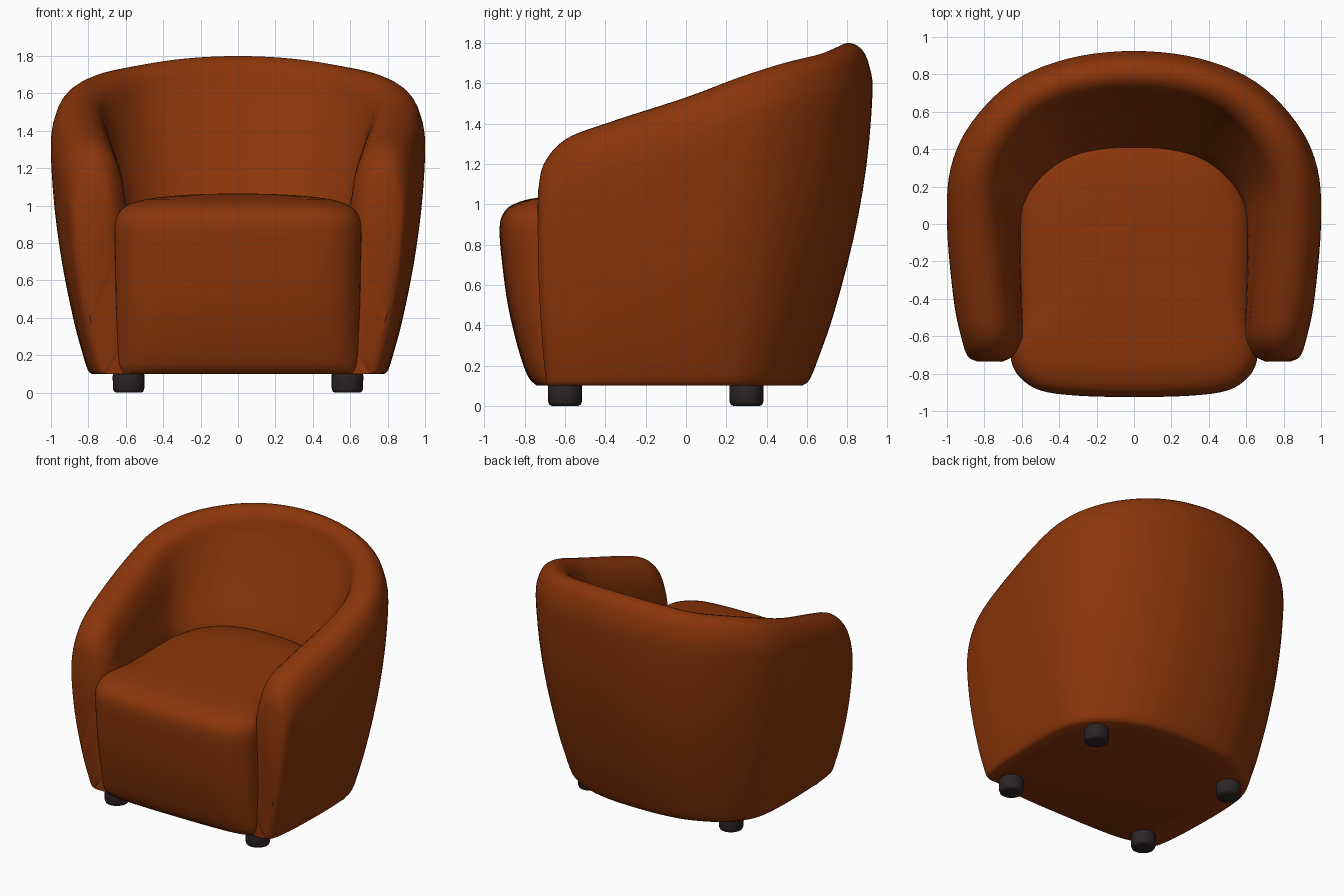
import bpy, bmesh, math
from mathutils import Vector

if "Cube" in bpy.data.objects:
    bpy.data.objects.remove(bpy.data.objects["Cube"])


def material(name, rgb):
    m = bpy.data.materials.new(name)
    m.diffuse_color = (*rgb, 1)
    m.use_nodes = True
    m.node_tree.nodes["Principled BSDF"].inputs["Base Color"].default_value = m.diffuse_color
    return m


LEATHER = material("rust_leather", (0.26, 0.036, 0.003))
DARK = material("dark_wood", (0.025, 0.018, 0.019))


def smooth_path(pts, n, closed=False):
    """Resample points with a Catmull-Rom curve, n steps per span."""
    pts = [Vector(p) for p in pts]
    c = len(pts)
    out = []
    for i in range(c if closed else c - 1):
        if closed:
            a, b, d, e = (pts[(i + k) % c] for k in (-1, 0, 1, 2))
        else:
            b, d = pts[i], pts[i + 1]
            a = pts[i - 1] if i else b * 2 - d
            e = pts[i + 2] if i + 2 < c else d * 2 - b
        for k in range(n):
            t = k / n
            out.append(0.5 * (2 * b + (d - a) * t + (2 * a - 5 * b + 4 * d - e) * t ** 2
                              + (3 * b - a - 3 * d + e) * t ** 3))
    if not closed:
        out.append(pts[-1])
    return out


def finish(bm, name, mat, angle=50):
    bmesh.ops.recalc_face_normals(bm, faces=bm.faces)
    me = bpy.data.meshes.new(name)
    bm.to_mesh(me)
    bm.free()
    me.materials.append(mat)
    ob = bpy.data.objects.new(name, me)
    bpy.context.collection.objects.link(ob)
    bpy.ops.object.select_all(action='DESELECT')
    ob.select_set(True)
    bpy.context.view_layer.objects.active = ob
    bpy.ops.object.shade_smooth_by_angle(angle=math.radians(angle))
    return ob


def loft(bm, rings):
    """Join closed rings of equal size."""
    vs = [[bm.verts.new(p) for p in r] for r in rings]
    n = len(vs[0])
    for a, b in zip(vs, vs[1:]):
        for j in range(n):
            k = (j + 1) % n
            bm.faces.new((a[j], a[k], b[k], b[j]))
    return vs


# Wrap-around shell: outer widest, outer bottom, inner top, inner low, crest height
STATIONS = [
    ((.84, -.735), (.70, -.69), (.70, -.735), (.62, -.69), 1.06),
    ((.89, -.705), (.735, -.67), (.655, -.705), (.60, -.67), 1.20),
    ((.925, -.60), (.76, -.60), (.625, -.60), (.59, -.60), 1.32),
    ((.965, -.40), (.78, -.40), (.64, -.40), (.60, -.40), 1.40),
    ((1.0, 0), (.785, 0), (.685, 0), (.605, 0), 1.53),
    ((.98, .30), (.75, .25), (.69, .235), (.575, .13), 1.63),
    ((.87, .54), (.62, .42), (.60, .435), (.475, .25), 1.70),
    ((.65, .76), (.42, .53), (.46, .58), (.34, .335), 1.745),
    ((.35, .885), (.22, .575), (.25, .66), (.18, .375), 1.785),
    ((0, .925), (0, .585), (0, .685), (0, .385), 1.80),
]


def section(wide, bottom, top_in, low_in, h):
    w, b, t, l = (Vector(p) for p in (wide, bottom, top_in, low_in))
    low = min(0.95, h - 0.4)
    # outer wall
    pts = [(b.lerp(w, f), .1 + s * (h - .35)) for s, f in
           ((0, -.03), (.02, .08), (.1, .22), (.25, .44), (.5, .72), (.75, .91), (1, 1))]
    # rolled top edge
    pts += [(w.lerp(t, f), h - d) for f, d in ((.06, .12), (.22, .032), (.52, 0), (.82, .05))]
    # inner wall
    pts += [(t, h - .18), (t.lerp(l, .5), (h - .18 + low) / 2), (l, low)]
    pts += [(l, z) for z in (.55, .3, .1)]
    return smooth_path([(p.x, p.y, z) for p, z in pts], 3)


half = [section(*s) for s in STATIONS]
mirrored = [[Vector((-p.x, p.y, p.z)) for p in r] for r in half[-2::-1]]
columns = [smooth_path(c, 5) for c in zip(*(half + mirrored))]
bm = bmesh.new()
vs = loft(bm, list(zip(*columns)))
for end in (vs[0], vs[-1]):          # arm front panels
    n = len(end)
    for i in range(n // 2):
        quad = list(dict.fromkeys((end[i], end[i + 1], end[n - 2 - i], end[n - 1 - i])))
        if len(quad) > 2:
            bm.faces.new(quad)
finish(bm, "arm_and_back_shell", LEATHER)

# Seat block with crowned top, tapering in at the lower front
OUTLINE = [(0, -.925), (.3, -.918), (.5, -.89), (.61, -.82), (.657, -.73), (.65, -.64),
           (.63, -.5), (.63, -.1), (.615, .1), (.55, .28), (.4, .41), (.18, .47), (0, .475)]
outline = smooth_path(OUTLINE + [(-x, y) for x, y in OUTLINE[-2:0:-1]], 4, True)
# height, width scale, front scale, back scale
LAYERS = [(.1, .965, .80, 1), (.15, .975, .85, 1), (.3, .98, .905, 1), (.5, .99, .955, 1),
          (.7, .995, .985, 1), (.87, 1, 1, 1), (.95, .975, .982, .98), (1.0, .90, .925, .92),
          (1.035, .74, .78, .80), (1.058, .42, .45, .45), (1.066, .02, .02, .02)]


def seat_y(y, z, front, back):
    if y >= 0:
        return y * back
    if z > .87:
        return y * front
    pull = 1 - (1 - front) * .925 / .325     # only the front edge moves back
    return -.6 + (y + .6) * pull if y < -.6 else y


rings = []
for z, kx, kf, kb in smooth_path(LAYERS, 3):
    rings.append([(p.x * kx, seat_y(p.y, z, kf, kb), z) for p in outline])
bm = bmesh.new()
vs = loft(bm, rings)
bm.faces.new(vs[0])
bm.faces.new(vs[-1])
finish(bm, "seat", LEATHER)

# Feet
for side, sx in (("left", -1), ("right", 1)):
    for place, y in (("front", -.6), ("back", .3)):
        bm = bmesh.new()
        prof = [(.066, 0), (.078, .006), (.084, .022), (.085, .09), (.08, .12)]
        vs = loft(bm, [[(sx * .585 + r * math.cos(a * math.pi / 12),
                         y + r * math.sin(a * math.pi / 12), z) for a in range(24)]
                       for r, z in prof])
        bm.faces.new(vs[0])
        bm.faces.new(vs[-1])
        finish(bm, f"{place}_{side}_foot", DARK)
